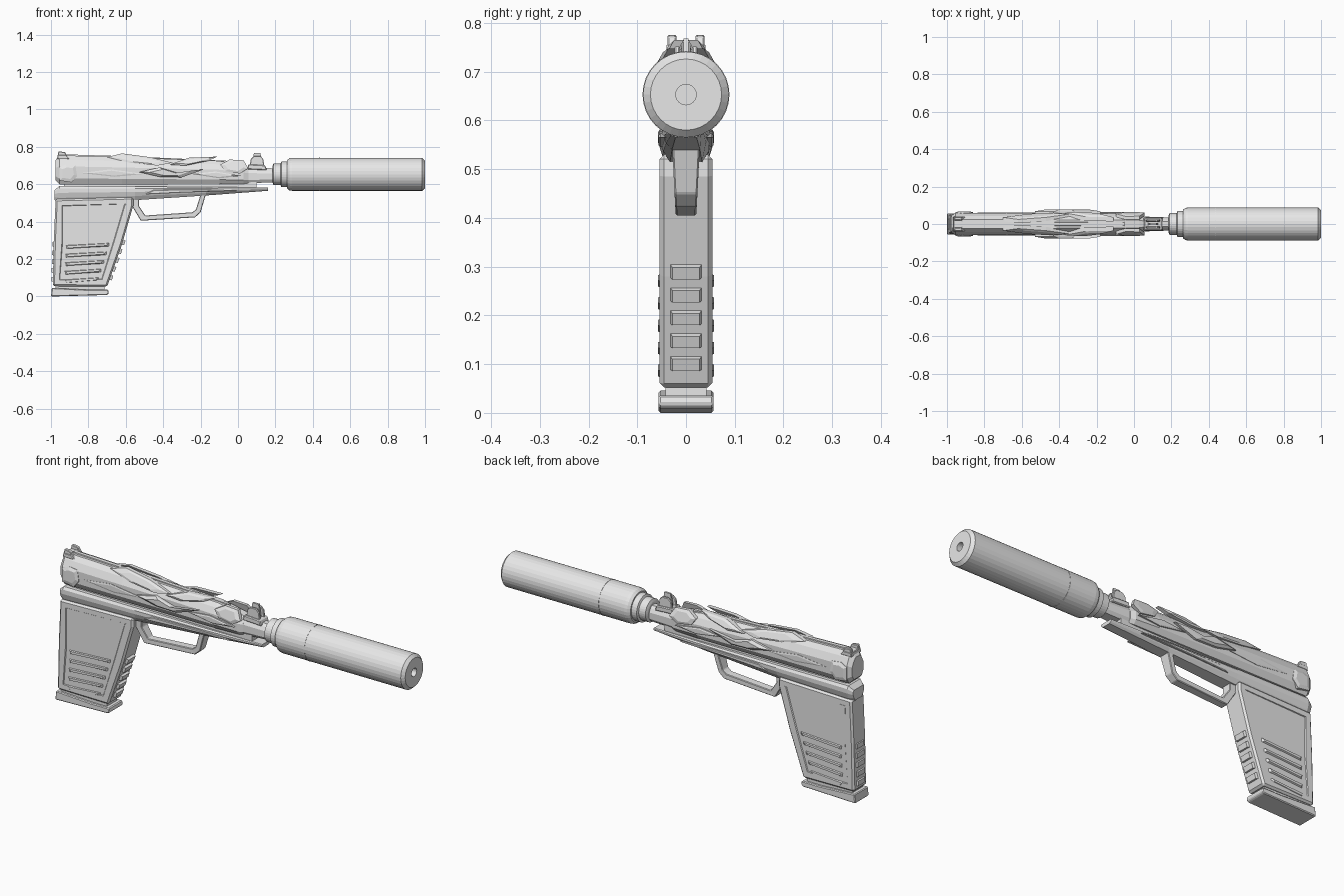
import bpy, bmesh, math
from mathutils import Matrix, Vector

cube = bpy.data.objects.get("Cube")
if cube:
    bpy.data.objects.remove(cube, do_unlink=True)

grey = bpy.data.materials.new("light grey")
grey.use_nodes = True
grey.diffuse_color = (0.8, 0.8, 0.8, 1)
grey.node_tree.nodes["Principled BSDF"].inputs["Base Color"].default_value = (0.8, 0.8, 0.8, 1)


def finish(name, bm, bevel=0.0):
    """Turn a bmesh into a flat-shaded object, optionally bevelling its sharp edges."""
    bmesh.ops.recalc_face_normals(bm, faces=bm.faces[:])
    if bevel:
        sharp = [e for e in bm.edges if e.is_manifold and e.calc_face_angle() > 0.5]
        bmesh.ops.bevel(bm, geom=sharp, offset=bevel, segments=1, affect='EDGES', clamp_overlap=True)
    mesh = bpy.data.meshes.new(name)
    bm.to_mesh(mesh)
    bm.free()
    mesh.materials.append(grey)
    obj = bpy.data.objects.new(name, mesh)
    bpy.context.collection.objects.link(obj)
    return obj


def skin(bm, rings, closed=False):
    """Join equal-length rings of points with quads; cap the ends unless closed."""
    loops = [[bm.verts.new(p) for p in ring] for ring in rings]
    pairs = list(zip(loops, loops[1:]))
    if closed:
        pairs.append((loops[-1], loops[0]))
    else:
        bm.faces.new(loops[0])
        bm.faces.new(loops[-1])
    for a, b in pairs:
        for i in range(len(a)):
            j = (i + 1) % len(a)
            bm.faces.new((a[i], a[j], b[j], b[i]))


def prism(name, pts, y0, y1, bevel=0.0, mirror=False):
    """Extrude an x-z outline along y."""
    bm = bmesh.new()
    for s in ((1, -1) if mirror else (1,)):
        skin(bm, [[(x, s * y, z) for x, z in pts] for y in (y0, y1)])
    return finish(name, bm, bevel)


def loft(name, stations, section):
    """Sweep a section along x; each station is (x, half width, top, bottom)."""
    outline = section + [(-u, v) for u, v in reversed(section)]
    bm = bmesh.new()
    skin(bm, [[(x, u * w, zb + v * (zt - zb)) for u, v in outline] for x, w, zt, zb in stations])
    return finish(name, bm)


def lathe(name, profile, z=0.653, n=32):
    """Revolve (x, radius) points around the bore axis."""
    bm = bmesh.new()
    angles = [2 * math.pi * i / n for i in range(n)]
    skin(bm, [[(x, r * math.cos(a), z + r * math.sin(a)) for a in angles] for x, r in profile])
    return finish(name, bm)


def box(bm, centre, size, tilt=0.0, taper=1.0):
    """Box tilted about y; taper shrinks the +x face."""
    m = Matrix.Translation(centre) @ Matrix.Rotation(tilt, 4, 'Y')
    rings = []
    for sx in (-0.5, 0.5):
        k = taper if sx > 0 else 1
        rings.append([m @ Vector((sx * size[0], sy * k * size[1], sz * k * size[2]))
                      for sy, sz in ((-.5, -.5), (.5, -.5), (.5, .5), (-.5, .5))])
    skin(bm, rings)


# Slide and frame
slide_section = [(0.7, 0), (1, 0.2), (1, 0.62), (0.72, 0.85), (0.4, 1)]
loft("slide", [(-0.975, 0.045, 0.73, 0.62), (-0.955, 0.06, 0.755, 0.60), (-0.62, 0.058, 0.745, 0.60),
               (-0.1, 0.055, 0.725, 0.60), (0.03, 0.05, 0.70, 0.602), (0.055, 0.04, 0.692, 0.605)], slide_section)
loft("slide_nose", [(0.03, 0.04, 0.695, 0.605), (0.185, 0.034, 0.685, 0.61)], slide_section)
loft("top_rib", [(-0.93, 0.014, 0.76, 0.73), (-0.6, 0.014, 0.75, 0.72), (-0.05, 0.012, 0.725, 0.69)],
     [(1, 0), (0.7, 1)])
prism("slide_rail", [(-0.93, 0.57), (0.1, 0.57), (0.1, 0.62), (-0.93, 0.62)], -0.03, 0.03)
loft("frame", [(-0.98, 0.045, 0.57, 0.515), (-0.955, 0.057, 0.59, 0.50), (-0.55, 0.055, 0.588, 0.515),
               (-0.17, 0.048, 0.585, 0.54), (0.16, 0.036, 0.583, 0.565)],
     [(0.6, 0), (0.85, 0.3), (1, 0.6), (1, 0.85), (0.85, 1)])
prism("frame_side_blade", [(-0.5, 0.545), (-0.3, 0.555), (0.0, 0.565), (-0.2, 0.573), (-0.45, 0.57)],
      0.04, 0.056, 0.003, True)


def slide_side(z):
    """Half width of the slide at a height."""
    return 0.058 if z < 0.695 else 0.058 - 0.55 * (z - 0.695)


def shard(name, pts, lift):
    """Faceted raised plate hugging both sides of the slide."""
    cx = sum(p[0] for p in pts) / len(pts)
    cz = sum(p[1] for p in pts) / len(pts)
    top = [(cx + 0.65 * (x - cx), cz + 0.65 * (z - cz)) for x, z in pts]
    bm = bmesh.new()
    for s in (1, -1):
        skin(bm, [[(x, s * (slide_side(z) - 0.015), z) for x, z in pts],
                  [(x, s * (slide_side(z) + lift * 0.5), z) for x, z in pts],
                  [(x, s * (slide_side(z) + lift), z) for x, z in top]])
    return finish(name, bm)


# Angular plates on the slide
shard("rear_grip_plate", [(-0.955, 0.69), (-0.92, 0.705), (-0.87, 0.70), (-0.86, 0.645), (-0.89, 0.61),
                          (-0.955, 0.62)], 0.009)
shard("upper_rear_shard", [(-0.70, 0.745), (-0.62, 0.765), (-0.47, 0.745), (-0.35, 0.715), (-0.43, 0.70),
                           (-0.58, 0.715)], 0.010)
shard("upper_front_shard", [(-0.37, 0.705), (-0.26, 0.742), (-0.11, 0.748), (-0.16, 0.725), (-0.28, 0.70)], 0.014)
shard("middle_shard", [(-0.53, 0.665), (-0.42, 0.69), (-0.32, 0.66), (-0.18, 0.68), (-0.30, 0.637),
                       (-0.42, 0.64)], 0.020)
shard("lower_front_shard", [(-0.25, 0.655), (-0.12, 0.668), (0.02, 0.645), (-0.1, 0.632)], 0.006)
shard("nose_shard", [(-0.095, 0.705), (-0.045, 0.732), (0.03, 0.728), (0.055, 0.685), (0.01, 0.657),
                     (-0.07, 0.67)], 0.005)
shard("long_side_shard", [(-0.84, 0.66), (-0.68, 0.68), (-0.5, 0.655), (-0.66, 0.64)], 0.004)

# Sights
prism("rear_sight_base", [(-0.967, 0.735), (-0.90, 0.735), (-0.92, 0.757), (-0.965, 0.757)], -0.04, 0.04, 0.003)
prism("rear_sight_posts", [(-0.965, 0.745), (-0.912, 0.745), (-0.925, 0.772), (-0.96, 0.776)],
      0.02, 0.038, 0.003, True)
prism("front_sight_base", [(0.05, 0.68), (0.155, 0.675), (0.145, 0.702), (0.055, 0.707)], -0.034, 0.034, 0.004)
prism("front_sight_ears", [(0.063, 0.70), (0.14, 0.70), (0.135, 0.735), (0.12, 0.752), (0.085, 0.752),
                           (0.068, 0.735)], 0.012, 0.024, 0.003, True)
prism("front_sight_blade", [(0.075, 0.70), (0.13, 0.70), (0.12, 0.768), (0.085, 0.768)], -0.005, 0.005)

# Barrel and suppressor
lathe("barrel", [(0.0, 0.03), (0.2, 0.03)], n=24)
lathe("suppressor_collar", [(0.185, 0.045), (0.19, 0.058), (0.228, 0.058), (0.232, 0.069), (0.27, 0.069)])
lathe("suppressor", [(0.262, 0.076), (0.275, 0.086), (0.29, 0.088), (0.985, 0.088), (1.0, 0.073),
                     (1.0, 0.021), (0.95, 0.021)])
lathe("suppressor_seam", [(0.434, 0.08), (0.434, 0.0892), (0.439, 0.0892), (0.439, 0.08)])

# Grip with sunken side panels
grip = [(-0.975, 0.52), (-0.985, 0.30), (-0.99, 0.055), (-0.70, 0.052), (-0.62, 0.28), (-0.56, 0.485), (-0.56, 0.53)]
grip_obj = prism("grip", grip, -0.054, 0.054, 0.009)
bm = bmesh.new()
bm.from_mesh(grip_obj.data)
sides = [f for f in bm.faces if abs(f.normal.y) > 0.99]
bmesh.ops.inset_region(bm, faces=sides, thickness=0.035)
bmesh.ops.inset_region(bm, faces=sides, thickness=0.004, depth=-0.004)
bm.to_mesh(grip_obj.data)
bm.free()

# Slanted ribs on the grip sides
bm = bmesh.new()
for i in range(5):
    z = 0.275 - 0.046 * i
    x0, x1 = -0.925 - 0.002 * i, -0.685 - 0.014 * i
    for s in (1, -1):
        low = [(x0, z - 0.022), (x1, z - 0.01), (x1, z + 0.012), (x0, z)]
        high = [(x0 + 0.02, z - 0.016), (x1 - 0.02, z - 0.003), (x1 - 0.01, z + 0.008), (x0 + 0.01, z - 0.004)]
        skin(bm, [[(x, s * 0.045, zz) for x, zz in low], [(x, s * 0.057, zz) for x, zz in high]])
finish("side_ribs", bm)

# Finger and palm ribs
bm = bmesh.new()
for i in range(5):
    z = 0.102 + 0.047 * i
    x = -0.70 + 0.35 * (z - 0.052)
    box(bm, (x, 0, z), (0.024, 0.07, 0.032), 0.34, 0.8)
    box(bm, (-0.989 + 0.03 * (z - 0.055), 0, z - 0.01), (-0.02, 0.07, 0.03), 0.03, 0.8)
finish("front_and_back_ribs", bm)

# Magazine foot
prism("magazine_neck", [(-0.975, 0.03), (-0.715, 0.03), (-0.715, 0.07), (-0.975, 0.07)], -0.042, 0.042)
prism("magazine_foot", [(-1.0, 0.0), (-0.70, 0.008), (-0.69, 0.018), (-0.695, 0.036), (-0.80, 0.036),
                        (-0.995, 0.046)], -0.056, 0.056, 0.004)

# Trigger guard
outer = [(-0.57, 0.53), (-0.565, 0.48), (-0.52, 0.405), (-0.23, 0.423), (-0.20, 0.45), (-0.172, 0.545)]
inner = [(-0.53, 0.53), (-0.53, 0.485), (-0.495, 0.433), (-0.245, 0.45), (-0.225, 0.465), (-0.20, 0.545)]
bm = bmesh.new()
rings = []
for (xo, zo), (xi, zi) in zip(outer, inner):
    w = 0.022 + 0.05 * (zo - 0.42)
    rings.append([(xo, -w, zo), (xo, w, zo), (xi, w, zi), (xi, -w, zi)])
skin(bm, rings)
finish("trigger_guard", bm, 0.003)
